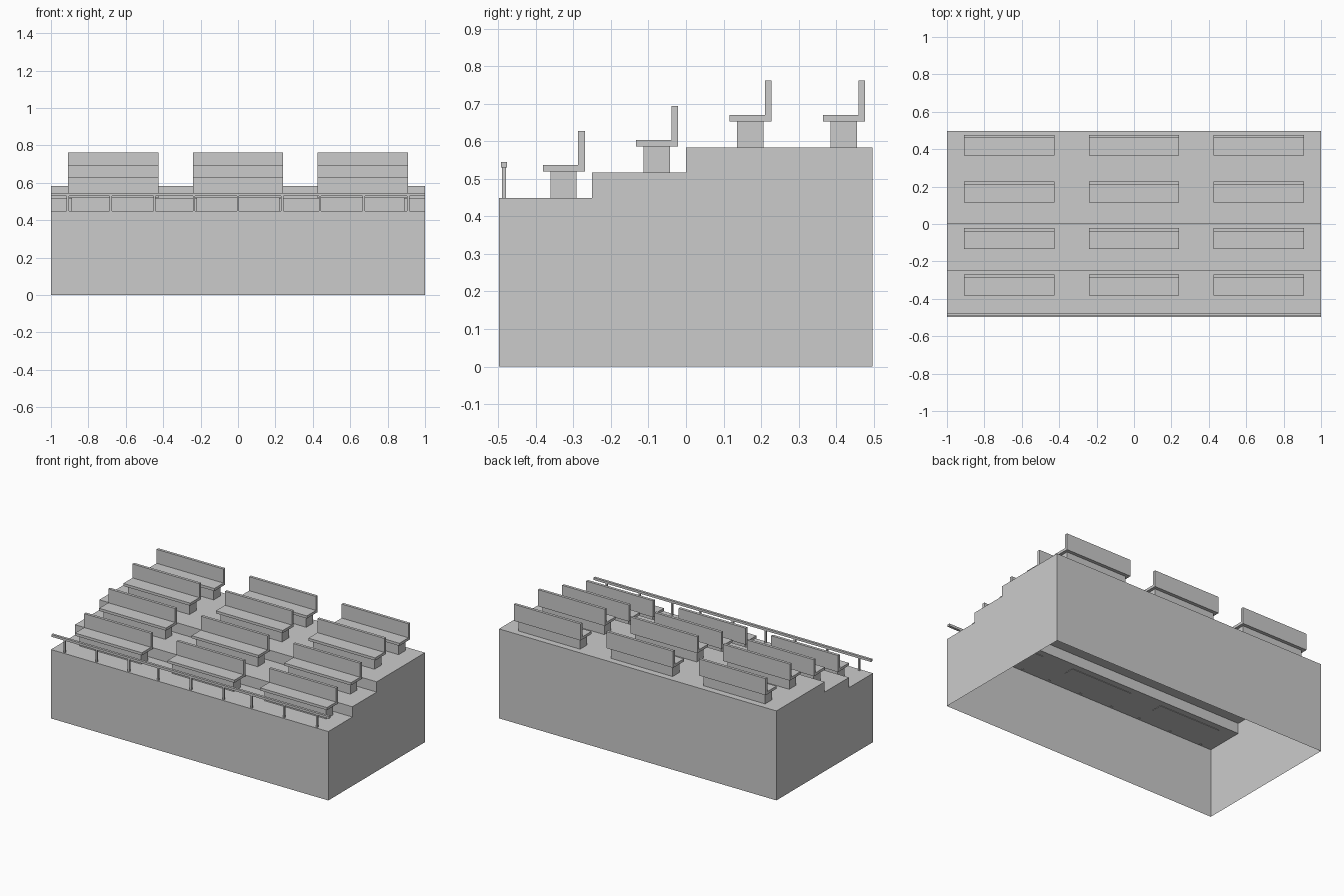
import bpy
import bmesh

cube = bpy.data.objects.get("Cube")
if cube:
    bpy.data.objects.remove(cube, do_unlink=True)

grey = bpy.data.materials.new("plain_grey")
grey.use_nodes = True
GREY = (0.6, 0.6, 0.6, 1)
grey.diffuse_color = GREY
grey.node_tree.nodes["Principled BSDF"].inputs["Base Color"].default_value = GREY


def extrude_profile(name, points, x0, x1, open_bottom=False):
    """Sweep a closed (y, z) outline along x; optionally leave the floor open."""
    bm = bmesh.new()
    face = bm.faces.new([bm.verts.new((x0, y, z)) for y, z in points])
    new = bmesh.ops.extrude_face_region(bm, geom=[face], use_keep_orig=True)["geom"]
    bmesh.ops.translate(bm, vec=(x1 - x0, 0, 0),
                        verts=[g for g in new if isinstance(g, bmesh.types.BMVert)])
    bmesh.ops.recalc_face_normals(bm, faces=bm.faces)
    if open_bottom:
        floor = [f for f in bm.faces if all(v.co.z < 1e-5 for v in f.verts)]
        bmesh.ops.delete(bm, geom=floor, context='FACES')
    mesh = bpy.data.meshes.new(name)
    bm.to_mesh(mesh)
    bm.free()
    mesh.materials.append(grey)
    obj = bpy.data.objects.new(name, mesh)
    bpy.context.collection.objects.link(obj)
    return obj


def box(name, x, y, z):
    return extrude_profile(name, [(y[0], z[0]), (y[1], z[0]), (y[1], z[1]), (y[0], z[1])], *x)


# Stepped platform: a shell with an open underside
LOW, MID, HIGH = 0.449, 0.516, 0.583
FRONT, BACK = -0.498, 0.497
extrude_profile("stepped_platform",
                [(FRONT, 0), (BACK, 0), (BACK, HIGH), (0, HIGH), (0, MID),
                 (-0.25, MID), (-0.25, LOW), (FRONT, LOW)], -1, 1, open_bottom=True)

# Benches: (front edge of the seat, tread height) for each row
rows = [(-0.381, LOW), (-0.133, MID), (0.116, HIGH), (0.365, HIGH)]
for r, (y, z) in enumerate(rows, 1):
    for c, x in enumerate((-0.667, 0, 0.667), 1):
        tag = f"row{r}_{c}"
        box("bench_pedestal_" + tag, (x - 0.222, x + 0.222),
            (y + 0.02, y + 0.09), (z - 0.003, z + 0.07))
        # Seat and backrest share one L-shaped section
        s, t, b = z + 0.07, z + 0.087, z + 0.178
        extrude_profile("bench_seat_" + tag,
                        [(y, s), (y + 0.112, s), (y + 0.112, b),
                         (y + 0.094, b), (y + 0.094, t), (y, t)], x - 0.241, x + 0.241)

# Front guard rail on thin posts
box("guard_rail", (-1, 1), (-0.493, -0.477), (0.53, 0.545))
for i, x in enumerate((-0.91, -0.68, -0.447, -0.235, 0, 0.237, 0.438, 0.672, 0.91), 1):
    box(f"rail_post_{i}", (x - 0.006, x + 0.006), (-0.49, -0.479), (LOW - 0.003, 0.53))
